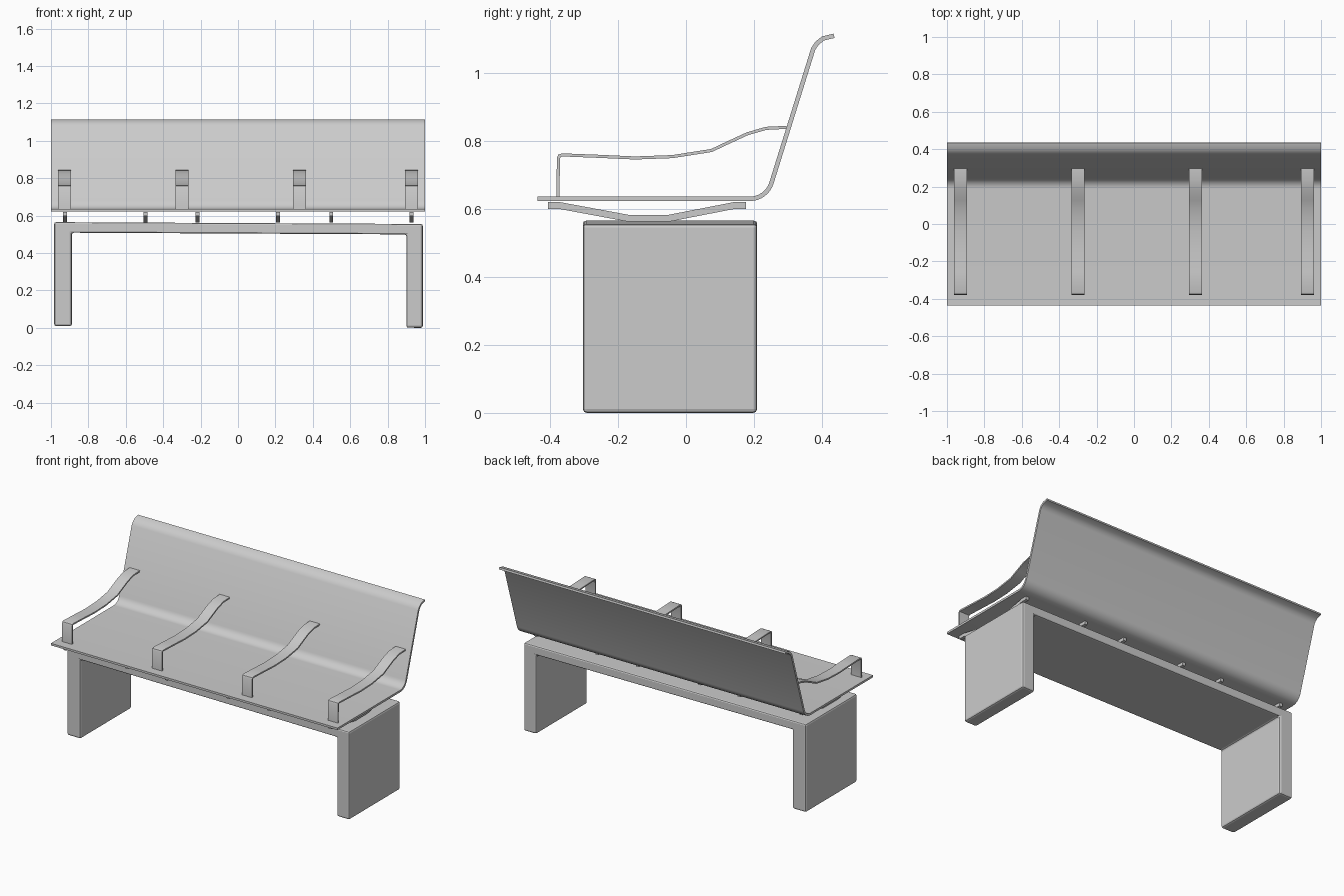
import bpy, bmesh, math
from mathutils import Vector

cube = bpy.data.objects.get("Cube")
if cube:
    bpy.data.objects.remove(cube, do_unlink=True)

grey = bpy.data.materials.new("light grey")
grey.use_nodes = True
colour = (0.6, 0.6, 0.6, 1)
grey.diffuse_color = colour
grey.node_tree.nodes["Principled BSDF"].inputs["Base Color"].default_value = colour


def finish(name, bm, smooth=True):
    bmesh.ops.recalc_face_normals(bm, faces=bm.faces)
    mesh = bpy.data.meshes.new(name)
    bm.to_mesh(mesh)
    bm.free()
    mesh.materials.append(grey)
    obj = bpy.data.objects.new(name, mesh)
    bpy.context.collection.objects.link(obj)
    if smooth:
        bpy.ops.object.select_all(action="DESELECT")
        obj.select_set(True)
        bpy.context.view_layer.objects.active = obj
        bpy.ops.object.shade_smooth_by_angle(angle=math.radians(35))
    return obj


def strip(name, path, thickness, x, width):
    """Solid bent strip: a (y, z) centre line thickened and extruded along x."""
    pts = [Vector(p) for p in path]
    dirs = [(b - a).normalized() for a, b in zip(pts, pts[1:])]
    bm = bmesh.new()
    rings = []
    for i, p in enumerate(pts):
        d0, d1 = dirs[max(i - 1, 0)], dirs[min(i, len(dirs) - 1)]
        t = (d0 + d1).normalized()
        off = Vector((-t.y, t.x)) * (thickness / 2 / t.dot(d1))
        a, b = p + off, p - off
        rings.append([bm.verts.new((x + sx * width / 2, q.x, q.y))
                      for sx, q in ((-1, a), (1, a), (1, b), (-1, b))])
    for r, s in zip(rings, rings[1:]):
        for k in range(4):
            n = (k + 1) % 4
            bm.faces.new((r[k], r[n], s[n], s[k]))
    bm.faces.new(rings[0])
    bm.faces.new(rings[-1])
    return finish(name, bm)


# Base: one bevelled slab bent into two legs and a top, very slightly out of level
outline = [(-0.983, 0.005), (-0.983, 0.56), (0.988, 0.56), (0.988, 0.005),
           (0.9, 0.005), (0.9, 0.504), (-0.888, 0.504), (-0.888, 0.005)]
bm = bmesh.new()
front = [bm.verts.new((x, -0.303, z - 0.005 * x)) for x, z in outline]
back = [bm.verts.new((v.co.x, 0.209, v.co.z)) for v in front]
for i in range(len(outline)):
    j = (i + 1) % len(outline)
    bm.faces.new((front[i], front[j], back[j], back[i]))
for ring in (front, back):
    for ids in ((0, 1, 6, 7), (1, 2, 5, 6), (2, 3, 4, 5)):
        bm.faces.new([ring[k] for k in ids])
bmesh.ops.dissolve_limit(bm, angle_limit=0.01, verts=bm.verts, edges=bm.edges)
base = finish("base_frame", bm, smooth=False)
bevel = base.modifiers.new("Bevel", "BEVEL")
bevel.width = 0.011
bevel.segments = 2

# Seat and backrest: one sheet with a round bend and a rolled top edge
seat = [(-0.437, 0.629)]
for i in range(9):
    a = math.radians(72.3) * i / 8
    seat.append((0.188 + 0.066 * math.sin(a), 0.695 - 0.066 * math.cos(a)))
seat += [(0.374, 1.07), (0.385, 1.086), (0.402, 1.1), (0.435, 1.108)]
strip("seat_and_backrest", seat, 0.013, 0, 2)

# Armrests
arm = [(-0.376, 0.633), (-0.375, 0.748), (-0.372, 0.755), (-0.364, 0.758),
       (-0.26, 0.754), (-0.15, 0.749), (-0.04, 0.753), (0.075, 0.771),
       (0.13, 0.797), (0.18, 0.82), (0.235, 0.836), (0.296, 0.839)]
for i, x in enumerate((-0.928, -0.3, 0.329, 0.928)):
    strip(f"armrest_{i + 1}", arm, 0.009, x, 0.07)

# Support brackets between base and seat
bracket = [(-0.405, 0.609), (-0.37, 0.609), (-0.17, 0.572),
           (-0.05, 0.572), (0.14, 0.609), (0.177, 0.609)]
for i, x in enumerate((-0.925, -0.495, -0.217, 0.214, 0.498, 0.927)):
    strip(f"seat_bracket_{i + 1}", bracket, 0.02, x, 0.02)
